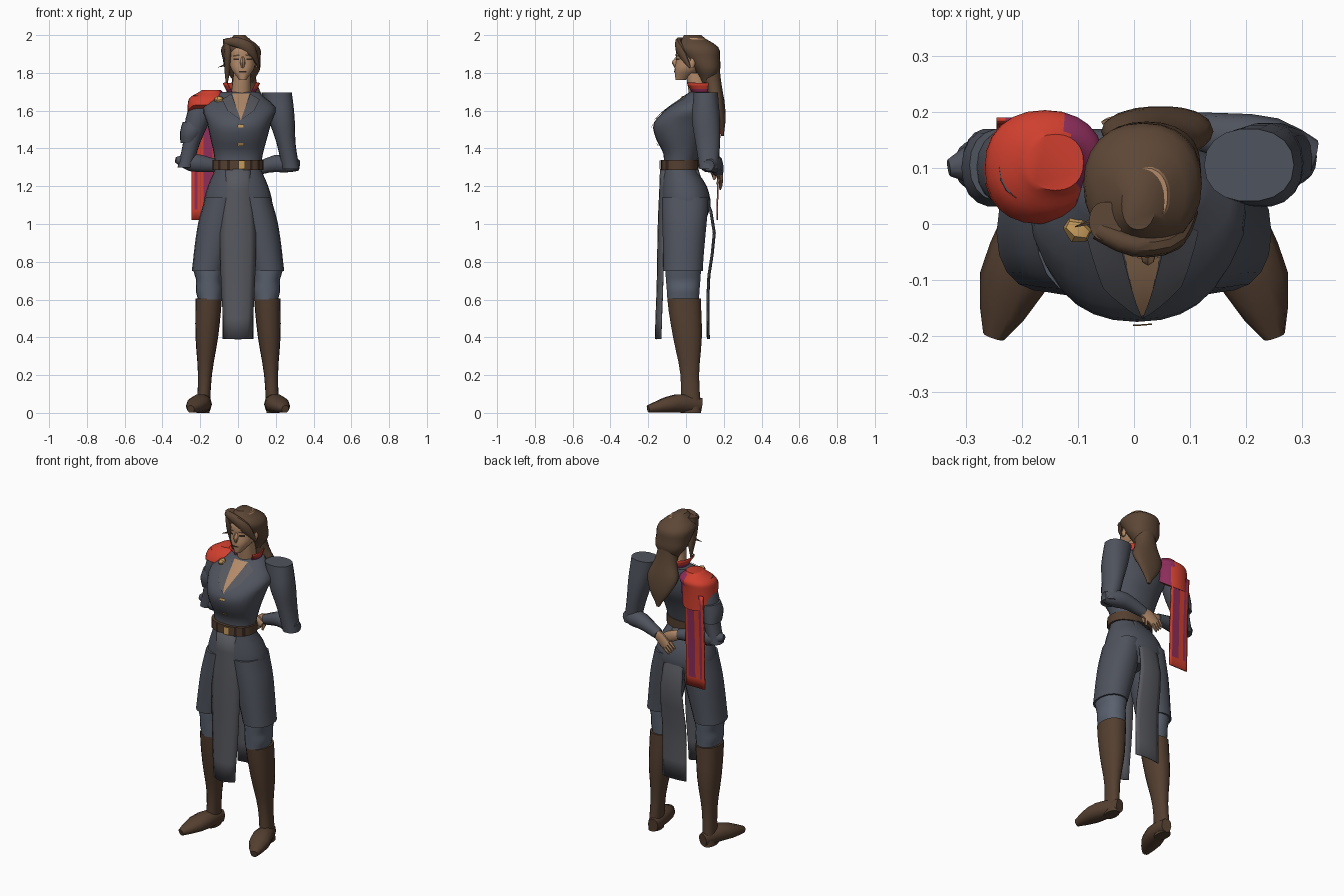
import bpy, bmesh, math
from mathutils import Vector
from mathutils.bvhtree import BVHTree

default = bpy.data.objects.get("Cube")
if default:
    bpy.data.objects.remove(default, do_unlink=True)


def material(name, hex_code):
    """Flat material from an sRGB hex code, stored as linear values."""
    srgb = [byte / 255 for byte in bytes.fromhex(hex_code)]
    color = [((c + .055) / 1.055) ** 2.4 for c in srgb] + [1]
    mat = bpy.data.materials.new(name)
    mat.use_nodes = True
    mat.diffuse_color = color
    for node in mat.node_tree.nodes:
        if node.type == 'BSDF_PRINCIPLED':
            node.inputs["Base Color"].default_value = color
    return mat


COAT = material("slate coat", "4f535d")
PANEL = material("grey panel", "57585e")
CUFF = material("pale slate", "5a616e")
LEATHER = material("brown leather", "543f30")
HAIR = material("brown hair", "5d4736")
SKIN = material("tan skin", "b38a69")
RED = material("red cloth", "cf3f2e")
PURPLE = material("purple cloth", "8c2d5a")
GOLD = material("gold", "c79c5c")
DARK = material("dark features", "33241d")
parts = []


def sample(values, v):
    """Smooth value along an evenly spaced profile; a lone number is constant."""
    if isinstance(values, (int, float)):
        return values
    last = len(values) - 1
    i = min(int(v * last), last - 1)
    f = v * last - i
    before, a, b, after = [values[max(0, min(last, i + k))] for k in (-1, 0, 1, 2)]
    slope_a, slope_b = (b - before) / 2, (after - a) / 2
    ease = f * f * (3 - 2 * f)
    return a + (b - a) * ease + slope_a * (f * (1 - f) ** 2) - slope_b * (f * f * (1 - f))


def finish(name, bm, *mats):
    mesh = bpy.data.meshes.new(name)
    bm.to_mesh(mesh)
    bm.free()
    for mat in mats:
        mesh.materials.append(mat)
    obj = bpy.data.objects.new(name, mesh)
    bpy.context.collection.objects.link(obj)
    parts.append(obj)
    return obj


def skin_rings(name, rings, mat, sides):
    """Closed solid over rings of (centre, side vector, across vector)."""
    bm = bmesh.new()
    loops = []
    for centre, side, across in rings:
        loop = []
        for k in range(sides):
            a = math.tau * k / sides
            c, s = [math.copysign(abs(t) ** .9, t) for t in (math.cos(a), math.sin(a))]
            loop.append(bm.verts.new(centre + side * c + across * s))
        loops.append(loop)
    for low, high in zip(loops, loops[1:]):
        for k in range(sides):
            n = (k + 1) % sides
            bm.faces.new((low[k], low[n], high[n], high[k]))
    bm.faces.new(loops[0])
    bm.faces.new(loops[-1])
    bmesh.ops.recalc_face_normals(bm, faces=bm.faces)
    return finish(name, bm, mat)


def column(name, mat, bottom, top, width, front, back, steps=9, sides=18):
    """Upright solid between two (x, z) ends; profiles run from bottom to top."""
    rings = []
    for i in range(steps + 1):
        v = i / steps
        x, z = Vector(bottom).lerp(Vector(top), v)
        near, far = sample(front, v), sample(back, v)
        rings.append((Vector((x, (near + far) / 2, z)), Vector((sample(width, v), 0, 0)),
                      Vector((0, (far - near) / 2, 0))))
    return skin_rings(name, rings, mat, sides)


def limb(name, mat, path, width, depth=None, steps=6, sides=10):
    """Sideways solid along a path of points."""
    path = [Vector(p) for p in path]
    centres = [sample(path, i / steps) for i in range(steps + 1)]
    rings = []
    for i, centre in enumerate(centres):
        tangent = centres[min(i + 1, steps)] - centres[max(i - 1, 0)]
        side = tangent.cross(Vector((0, 0, 1))).normalized()
        across = side.cross(tangent).normalized()
        w = sample(width, i / steps)
        rings.append((centre, side * w, across * (sample(depth, i / steps) if depth else w)))
    return skin_rings(name, rings, mat, sides)


def sheet(name, point, nu, nv, mats, rule=None, thickness=0):
    """Grid surface from point(u, v), coloured by rule(column, row)."""
    bm = bmesh.new()
    grid = [[bm.verts.new(point(i / nu, j / nv)) for i in range(nu + 1)] for j in range(nv + 1)]
    for j in range(nv):
        for i in range(nu):
            face = bm.faces.new((grid[j][i], grid[j][i + 1], grid[j + 1][i + 1], grid[j + 1][i]))
            face.material_index = rule(i, j) if rule else 0
    obj = finish(name, bm, *mats)
    if thickness:
        obj.modifiers.new("Thickness", 'SOLIDIFY').thickness = thickness


def patch(name, target, corners, mat, lift=.004, steps=5):
    """Thin plate laid on the front of a part; corners are (x, z) pairs."""
    data = target.data
    tree = BVHTree.FromPolygons([v.co for v in data.vertices], [p.vertices[:] for p in data.polygons])
    bl, br, tr, tl = [Vector(c) for c in corners]

    def point(u, v):
        x, z = bl.lerp(br, u).lerp(tl.lerp(tr, u), v)
        hit = tree.ray_cast(Vector((x, -1, z)), Vector((0, 1, 0)))[0]
        hit = hit or tree.find_nearest(Vector((x, 0, z)))[0]
        return Vector((x, hit.y - lift, z))
    sheet(name, point, steps, steps, [mat])


def box(x, z, w, h, tilt=0):
    return (x - w, z - h - tilt), (x + w, z - h + tilt), (x + w, z + h + tilt), (x - w, z + h - tilt)


def hanging_panel(name, depth, half, bow):
    def point(u, v):
        s = 2 * u - 1
        return Vector((s * sample(half, v), sample(depth, v) + bow * s * s, .39 + .9 * v))
    sheet(name, point, 6, 8, [PANEL], thickness=.006)


# Coat body and hips
torso = column("coat_body", COAT, (0, 1.29), (.01, 1.7), steps=15, sides=28,
               width=(.12, .13, .15, .17, .19, .1),
               front=(-.12, -.12, -.16, -.17, -.09, .02), back=(.05, .07, .1, .14, .15, .15))
column("hips", COAT, (0, 1), (0, 1.3), sides=24, width=(.13, .18, .16, .12),
       front=(-.1, -.13, -.13, -.12), back=(.1, .13, .11, .05))

# Open neckline, lapels, buttons
patch("neckline", torso, [(.01, 1.55), (.02, 1.55), (.06, 1.69), (-.03, 1.69)], SKIN)
lapel = [(0, 1.55), (.07, 1.6), (.1, 1.66), (.05, 1.69)]
patch("left_lapel", torso, [(.015 + x, z) for x, z in lapel], PANEL, .009)
patch("right_lapel", torso, [(.015 - lapel[i][0], lapel[i][1]) for i in (1, 0, 3, 2)], PANEL, .009)
for z in (1.52, 1.42):
    patch("coat_button", torso, box(.015, z, .017, .008), GOLD, .008)

# Belt with buckle and loops
belt = column("belt", LEATHER, (0, 1.287), (0, 1.34), steps=2, sides=28,
              width=.135, front=-.135, back=.065)
patch("buckle", belt, box(.02, 1.313, .018, .023), GOLD, .009)
for x in (-.1, -.05, .07, .11):
    patch("belt_loop", belt, box(x, 1.313, .007, .026), DARK)

# Breeches, cuffs, boots and feet
for side, s in (("left", 1), ("right", -1)):
    column(side + "_breeches", COAT, (s * .16, .75), (s * .085, 1.14),
           width=(.085, .095, .1, .09), front=(-.12, -.13), back=(.09, .12))
    column(side + "_breeches_cuff", CUFF, (s * .15, .6), (s * .155, .75),
           width=(.063, .072, .068, .08), front=(-.1, -.11), back=(.07, .08))
    column(side + "_boot", LEATHER, (s * .185, 0), (s * .155, .605),
           width=(.035, .037, .06, .07), front=(-.03, -.03, -.07, -.1), back=(.08, .07, .085, .08))
    limb(side + "_foot", LEATHER, [(s * .17, .08, .04), (s * .2, -.05, .05), (s * .25, -.2, .02)],
         width=(.03, .05, .06, .02), depth=(.04, .05, .02))

# Long hanging panels
hanging_panel("front_panel", depth=(-.165, -.155, -.15, -.138), half=(.075, .09, .095, .07), bow=.03)
hanging_panel("back_panel", depth=(.12, .12, .15, .06), half=(.08, .08, .07, .05), bow=-.01)

# Arms folded behind the back
column("left_upper_arm", COAT, (.28, 1.29), (.205, 1.695),
       width=(.046, .05, .07, .08), front=(.07, .05, .03, .04), back=(.17, .18, .18, .17))
limb("left_forearm", COAT, [(.32, .12, 1.31), (.2, .15, 1.32), (.07, .17, 1.28)],
     width=(.03, .05, .04, .03))
column("right_upper_arm", COAT, (-.28, 1.3), (-.18, 1.68),
       width=(.04, .045, .065, .06), front=(.06, .05, .03, .04), back=(.15, .16, .17, .16))
column("right_rolled_sleeve", COAT, (-.26, 1.43), (-.235, 1.54), steps=4,
       width=(.045, .06, .058), front=(.05, .03, .04), back=.17)
limb("right_forearm", COAT, [(-.33, .1, 1.34), (-.2, .12, 1.32), (-.05, .14, 1.3)],
     width=(.015, .05, .04, .03))

# Clasped hands
limb("left_palm", SKIN, [(.09, .17, 1.28), (.05, .18, 1.27), (0, .185, 1.23)],
     width=(.02, .014, .012), depth=(.026, .036, .034))
for i in range(4):
    tip = Vector((.022 - .014 * i, .186, 1.222 + .014 * i))
    limb("left_finger", SKIN, [tip, tip + Vector((-.035, -.005, -.04))],
         width=(.009, .009, .004), steps=3, sides=6)
limb("left_thumb", SKIN, [(.06, .18, 1.25), (.05, .165, 1.21)], width=(.01, .006), sides=6)
limb("right_hand", SKIN, [(-.06, .14, 1.3), (0, .15, 1.28), (.06, .15, 1.25)],
     width=(.022, .018, .01), depth=(.026, .034, .02))

# Shoulder cape: the back edge hangs lower than the front
shoulder_cape = column("shoulder_cape", RED, (-.168, 1.63), (-.14, 1.71), sides=24,
                       width=(.1, .1, .05), front=(0, .02, .06), back=(.2, .2, .16))
shoulder_cape.data.materials.append(PURPLE)
for v in shoulder_cape.data.vertices:
    if v.co.z < 1.635:
        v.co.z -= max(0, v.co.y - .02) * .7
for p in shoulder_cape.data.polygons:
    p.material_index = int(p.center.x + p.center.y * .2 > -.085)

# Striped strip hanging from the shoulder
sheet("hanging_strip", lambda u, v: Vector((-.245 + .125 * u, .162 + .02 * v * v, 1.02 + .58 * v)),
      8, 10, [RED, PURPLE], lambda i, j: int(j > 0 and i in (1, 4, 5, 6)), .008)

# Gold clasp at the shoulder
limb("shoulder_clasp", GOLD, [(-.12, 0, 1.66), (-.1, -.01, 1.655), (-.08, -.02, 1.66)],
     width=(.012, .025, .012), steps=2, sides=6)


# Flared standing collar, open at the front
def collar(u, v):
    a = math.radians(-50 + 280 * u)
    r = .066 + v * (.016 + .04 * max(0, -math.sin(a)))
    return Vector((.018 + r * 1.1 * math.cos(a), .082 + r * .9 * math.sin(a), 1.685 + .06 * v))


sheet("collar", collar, 18, 4, [RED, PURPLE], lambda i, j: int(j < 2), .006)

# Neck, head and face
column("neck", SKIN, (.012, 1.64), (.022, 1.8), width=(.055, .046), front=(.02, 0), back=(.13, .1))
head = column("head", SKIN, (.025, 1.763), (.02, 1.985), steps=12, sides=24,
              width=(.02, .06, .07, .07, .04),
              front=(-.056, -.06, -.052, -.05, 0), back=(0, .08, .12, .13, .1))
column("nose", SKIN, (.025, 1.825), (.025, 1.89), steps=5, sides=8,
       width=(.01, .014, .007), front=(-.06, -.075, -.05), back=-.03)
patch("mouth", head, box(.025, 1.805, .02, .004), DARK)
for s in (-1, 1):
    x = .025 + .034 * s
    patch("eye", head, box(x, 1.872, .014, .005), DARK)
    patch("brow", head, box(x, 1.892, .018, .004, -.003 * s), HAIR)
    x = .025 + .075 * s
    column("ear", SKIN, (x, 1.825), (x, 1.88), steps=4, sides=8,
           width=(.005, .009, .005), front=(.02, .015, .03), back=(.04, .05, .05))

# Hair: cap, swept fringe, side lock, loose strand and tail
column("hair_cap", HAIR, (.03, 1.75), (.008, 2), steps=12, sides=24,
       width=(.05, .09, .1, .1, .03),
       front=(.08, .045, -.005, -.045, -.01), back=(.15, .18, .18, .17, .08))
limb("fringe", HAIR, [(-.065, -.01, 1.965), (0, -.038, 1.96), (.07, -.03, 1.92), (.11, .02, 1.83)],
     width=(.018, .02, .018, .004), depth=(.018, .028, .03, .006), steps=9)
column("side_lock", HAIR, (-.06, 1.73), (-.05, 1.98),
       width=(.004, .015, .02, .03), front=(.03, 0, -.03, -.03), back=(.04, .05, .04, .04))
limb("loose_strand", HAIR, [(-.055, .01, 1.845), (-.105, -.005, 1.83)], width=(.008, .001), sides=5)
column("hair_tail", HAIR, (.055, 1.465), (.028, 1.82), steps=12,
       width=(.01, .065, .1, .07, .06),
       front=(.185, .17, .125, .1, .07), back=(.2, .21, .205, .19, .18))

# Smooth shading with sharp edges kept
bpy.ops.object.select_all(action='DESELECT')
for obj in parts:
    obj.select_set(True)
bpy.context.view_layer.objects.active = parts[0]
bpy.ops.object.shade_smooth_by_angle(angle=math.radians(45))
